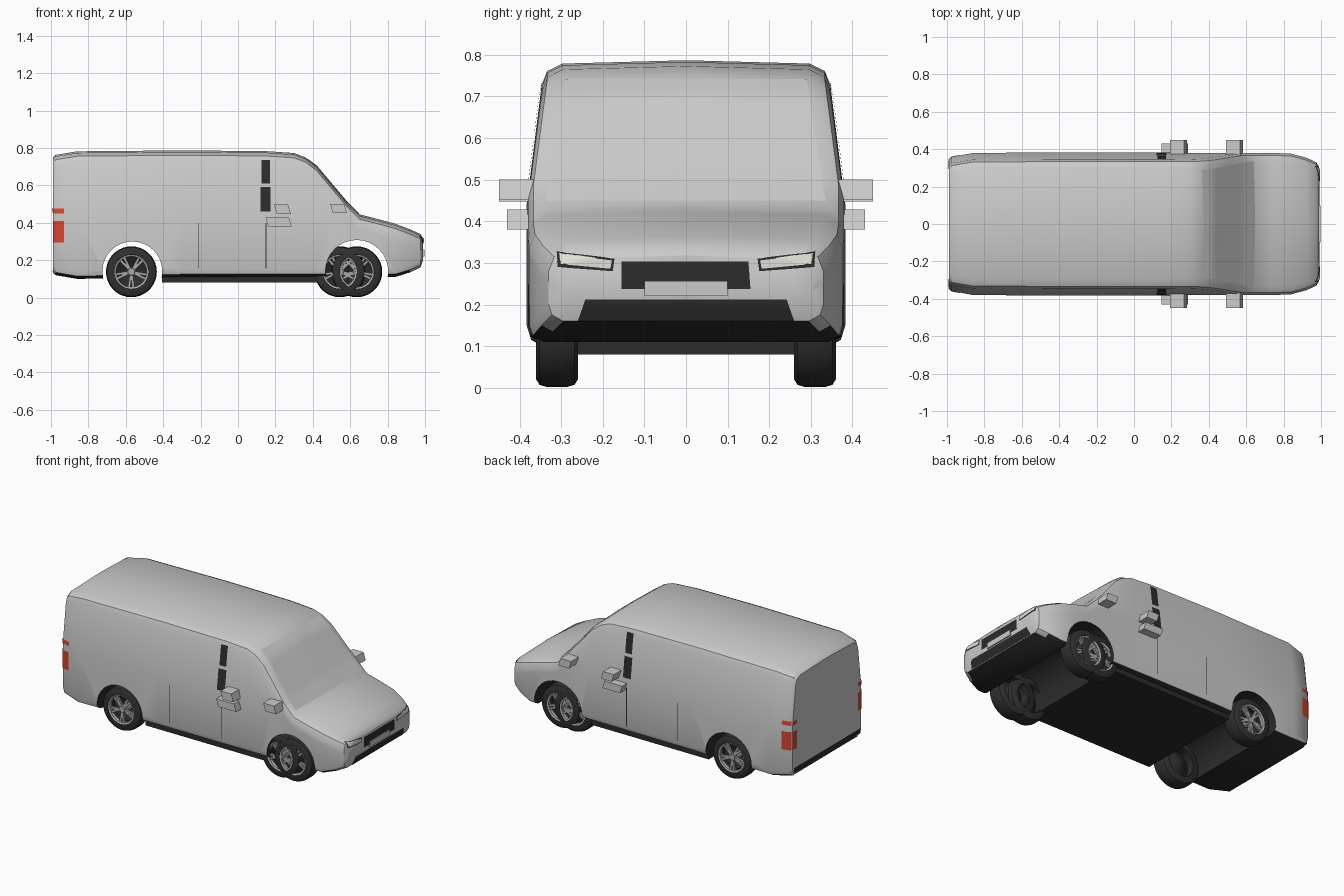
import bpy, bmesh, math
from mathutils import Vector, Matrix
from mathutils.bvhtree import BVHTree

if "Cube" in bpy.data.objects:
    bpy.data.objects.remove(bpy.data.objects["Cube"])


def material(name, rgb):
    m = bpy.data.materials.new(name)
    m.diffuse_color = (*rgb, 1)
    m.use_nodes = True
    m.node_tree.nodes["Principled BSDF"].inputs["Base Color"].default_value = m.diffuse_color
    return m


PAINT = material("paint", (0.62, 0.62, 0.62))
DARK = material("dark_trim", (0.025, 0.025, 0.025))
RUBBER = material("rubber", (0.03, 0.03, 0.03))
ALLOY = material("alloy", (0.4, 0.4, 0.41))
RED = material("red_lens", (0.65, 0.06, 0.03))
LENS = material("clear_lens", (0.75, 0.74, 0.68))


def finish(name, bm, mats, angle=None):
    bmesh.ops.recalc_face_normals(bm, faces=bm.faces)
    me = bpy.data.meshes.new(name)
    bm.to_mesh(me)
    bm.free()
    for m in mats:
        me.materials.append(m)
    ob = bpy.data.objects.new(name, me)
    bpy.context.collection.objects.link(ob)
    if angle:
        smooth(ob, angle)
    return ob


def smooth(ob, angle):
    bpy.ops.object.select_all(action='DESELECT')
    bpy.context.view_layer.objects.active = ob
    ob.select_set(True)
    bpy.ops.object.shade_smooth_by_angle(angle=math.radians(angle))


def box(name, x, y, z, mat, slant=0.0):
    bm = bmesh.new()
    bmesh.ops.create_cube(bm, size=1)
    for v in bm.verts:
        c = v.co + Vector((.5, .5, .5))
        v.co = [a + (b - a) * t for (a, b), t in zip((x, y, z), c)]
        v.co.x += slant * (c.z - .5)
    return finish(name, bm, [mat])


# Body: cross sections lofted along the length (x, half width, bottom, top)
sections = [(-.99, .345, .135, .75), (-.975, .358, .12, .763), (-.86, .38, .10, .782),
            (-.3, .383, .11, .787), (.15, .382, .11, .783), (.3, .38, .11, .773),
            (.36, .38, .11, .75), (.42, .38, .11, .705), (.5, .38, .11, .61),
            (.58, .38, .11, .515), (.65, .38, .11, .445), (.74, .38, .11, .422),
            (.84, .376, .11, .395), (.92, .355, .135, .365), (.975, .33, .16, .34),
            (.99, .305, .20, .318)]


def ring(x, w, zb, zt):
    ys = w - max(0, zt - .51) * .13
    belt = min(.44, zt - .085)
    half = [(0, zb), (w - .035, zb), (w - .008, zb + .015), (w, zb + .04), (w, belt),
            (ys, zt - .06), (ys - .013, zt - .026), (ys - .05, zt - .008), (0, zt)]
    pts = half + [(-y, z) for y, z in half[-2:0:-1]]
    return [Vector((x, y, z)) for y, z in pts]


bm = bmesh.new()
rows = [[bm.verts.new(p) for p in ring(*s)] for s in sections]
n = len(rows[0])
for a, b in zip(rows, rows[1:]):
    for i in range(n):
        bm.faces.new((a[i], a[(i + 1) % n], b[(i + 1) % n], b[i]))
bm.faces.new(rows[0])
bm.faces.new(rows[-1])
bmesh.ops.recalc_face_normals(bm, faces=bm.faces)
for f in bm.faces:
    if f.normal.z < -.8:
        f.material_index = 1
bmesh.ops.triangulate(bm, faces=[f for f in bm.faces if len(f.verts) > 4])
surface = BVHTree.FromBMesh(bm)
body = finish("body_shell", bm, [PAINT, DARK])

# Wheel wells
for label, x, r in (("rear", -.565, .16), ("front", .635, .168)):
    bm = bmesh.new()
    bmesh.ops.create_cone(bm, cap_ends=True, segments=32, radius1=r, radius2=r, depth=1,
                          matrix=Matrix.Translation((x, 0, .14)) @ Matrix.Rotation(math.pi / 2, 4, 'X'))
    cutter = finish(label + "_arch_cutter", bm, [DARK])
    cutter.hide_render = True
    mod = body.modifiers.new(label + "_arch", 'BOOLEAN')
    mod.operation = 'DIFFERENCE'
    mod.solver = 'EXACT'
    mod.material_mode = 'TRANSFER'
    mod.object = cutter
    bpy.context.view_layer.objects.active = body
    bpy.ops.object.modifier_apply(modifier=mod.name)
    bpy.data.objects.remove(cutter)
smooth(body, 32)

# Floor pan and sills
box("floor_pan", (-.405, .47), (-.35, .35), (.08, .14), DARK)


# Thin panel laid onto the body: four (u, v) corners seen along an axis
def patch(name, corners, axis, side, mat, lift=.003, nu=10, nv=4):
    a, b, c, d = [Vector(p) for p in corners]
    bm = bmesh.new()
    grid = []
    for j in range(nv + 1):
        row = []
        for i in range(nu + 1):
            p = a.lerp(b, i / nu).lerp(d.lerp(c, i / nu), j / nv)
            if axis == 'x':
                start, ray = Vector((2 * side, p.x, p.y)), Vector((-side, 0, 0))
            else:
                start, ray = Vector((p.x, 2 * side, p.y)), Vector((0, -side, 0))
            hit, nor = surface.ray_cast(start, ray)[:2]
            row.append(hit + nor * lift if hit else None)
        grid.append(row)
    vs = [[bm.verts.new(p) if p else None for p in row] for row in grid]
    for j in range(nv):
        for i in range(nu):
            q = (vs[j][i], vs[j][i + 1], vs[j + 1][i + 1], vs[j + 1][i])
            if all(q):
                bm.faces.new(q)
    return finish(name, bm, [mat], 32)


def rect(u0, u1, v0, v1):
    return [(u0, v0), (u1, v0), (u1, v1), (u0, v1)]


# Nose and windscreen
patch("windscreen", [(-.335, .448), (.335, .448), (.29, .74), (-.29, .74)], 'x', 1, PAINT, .002, 16, 16)
patch("upper_grille", [(-.155, .237), (.155, .237), (.15, .303), (-.155, .303)], 'x', 1, DARK)
patch("lower_intake", [(-.26, .162), (.26, .162), (.242, .212), (-.242, .212)], 'x', 1, DARK)
box("front_plate", (.98, .998), (-.1, .1), (.22, .256), PAINT)

# Tail: doors, bumper strip
patch("rear_bumper_strip", rect(-.335, .335, .14, .175), 'x', -1, DARK)
patch("rear_door_seam", rect(-.002, .002, .18, .72), 'x', -1, DARK, .001)
patch("rear_plate", rect(-.1, .1, .3, .35), 'x', -1, PAINT, .004)

# Side details on both flanks
for s, tag in ((-1, "right"), (1, "left")):
    lamp = [(.182 * s, .292), (.3 * s, .303), (.305 * s, .328), (.178 * s, .312)]
    patch(tag + "_headlight", [(u, v - .006) for u, v in lamp], 'x', 1, LENS, .005, 12, 6)
    patch(tag + "_headlight_rim", [(.176 * s, .28), (.308 * s, .29), (.31 * s, .326), (.172 * s, .31)],
          'x', 1, DARK, .002, 12, 6)
    for k, (z0, z1) in enumerate(((.295, .41), (.45, .475))):
        patch(f"{tag}_tail_lamp_side_{k}", rect(-.985, -.93, z0, z1), 'y', s, RED, .004)
        patch(f"{tag}_tail_lamp_back_{k}", rect(.305 * s, .343 * s, z0, z1), 'x', -1, RED, .004)
    patch(tag + "_pillar_lower", rect(.12, .175, .46, .59), 'y', s, DARK, .004)
    patch(tag + "_pillar_upper", rect(.125, .172, .61, .735), 'y', s, DARK, .004)
    for k, x in enumerate((-.21, .15)):
        patch(f"{tag}_door_seam_{k}", rect(x - .002, x + .002, .155, .4), 'y', s, DARK, .001, 1, 8)
    y = sorted((.36 * s, .45 * s))
    box(tag + "_front_mirror", (.5, .575), y, (.452, .5), PAINT, -.015)
    box(tag + "_rear_mirror", (.2, .275), y, (.448, .497), PAINT, -.015)
    box(tag + "_door_handle", (.155, .28), sorted((.36 * s, .43 * s)), (.38, .428), PAINT, -.015)


# Wheels: lathed tyre and rim plus five twin spokes
def lathe(name, profile, mat, steps, place):
    bm = bmesh.new()
    vs = [bm.verts.new((r, y, 0)) for r, y in profile]
    es = [bm.edges.new(e) for e in zip(vs, vs[1:])]
    bmesh.ops.spin(bm, geom=vs + es, cent=(0, 0, 0), axis=(0, 1, 0), angle=2 * math.pi, steps=steps)
    bmesh.ops.remove_doubles(bm, verts=bm.verts, dist=1e-4)
    bm.transform(place)
    return finish(name, bm, [mat], 35)


tyre = [(.088, -.045), (.092, -.05), (.118, -.05), (.131, -.042), (.136, -.025), (.136, .025),
        (.131, .042), (.118, .05), (.092, .05), (.088, .045), (.088, -.045)]
rim = [(0, -.04), (.03, -.03), (.084, 0), (.084, .044), (.091, .047), (.091, .043)]
hub = [(0, .042), (.018, .042), (.024, .036), (.024, -.03)]
for label, x in (("rear", -.57), ("front", .635), ("front_inner", .545)):
    for s, tag in ((-1, "right"), (1, "left")):
        place = Matrix.Translation((x, .31 * s, .138)) @ Matrix.Rotation(0 if s > 0 else math.pi, 4, 'Z')
        name = f"{label}_{tag}"
        lathe(name + "_tyre", tyre, RUBBER, 36, place)
        lathe(name + "_rim", rim, DARK, 36, place)
        lathe(name + "_rim_lip", [(.08, .03), (.082, .045), (.091, .049), (.093, .044)], ALLOY, 36, place)
        lathe(name + "_hub", hub, ALLOY, 20, place)
        bm = bmesh.new()
        for i in range(5):
            for off in (-.14, .14):
                turn = Matrix.Rotation(i * math.tau / 5 + off + .3, 4, 'Y')
                bmesh.ops.create_cube(bm, size=1, matrix=turn @ Matrix.Translation((.05, .033, 0))
                                      @ Matrix.Diagonal((.07, .014, .013, 1)))
        bm.transform(place)
        finish(name + "_spokes", bm, [ALLOY])
